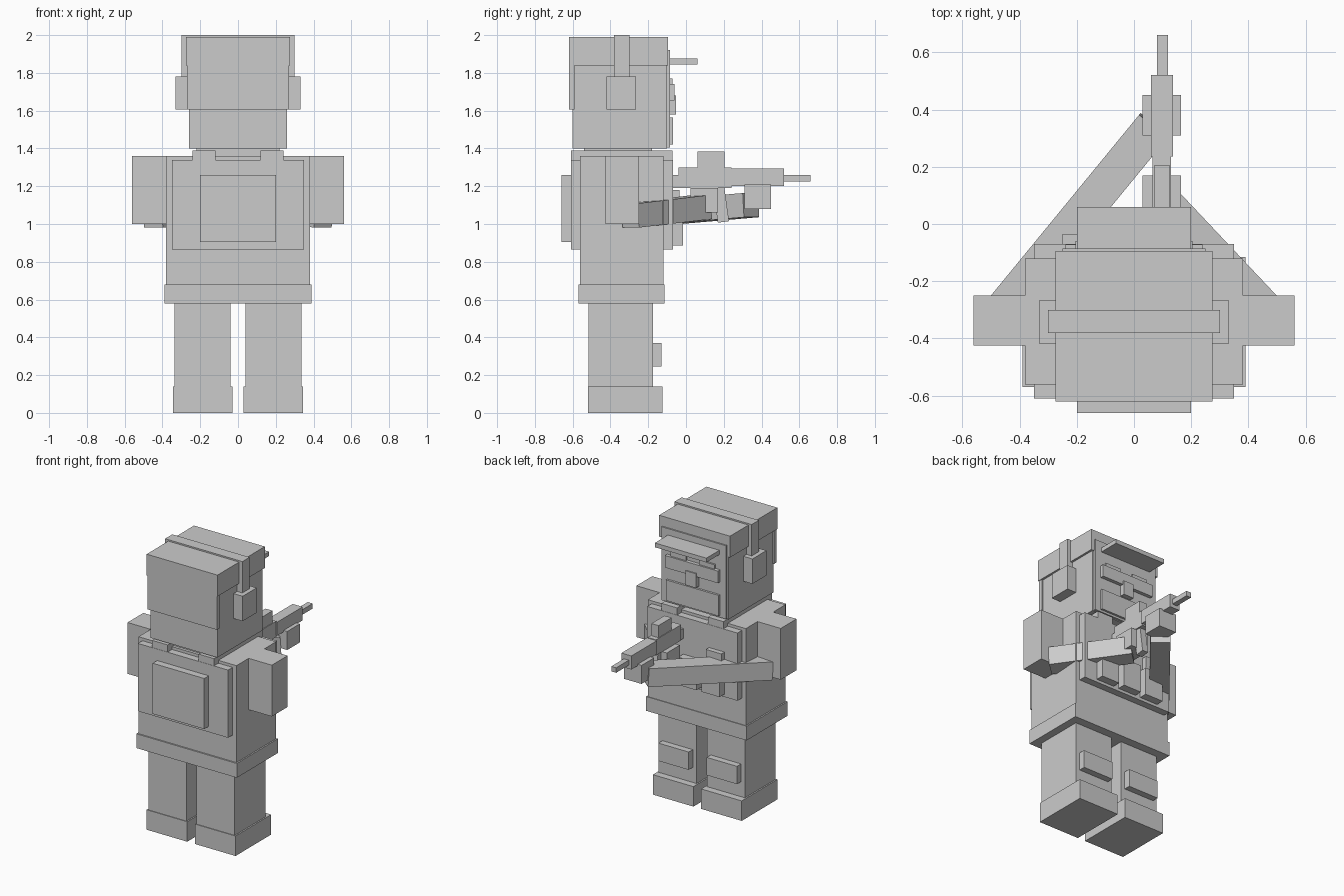
import bpy
import math
from mathutils import Vector, Matrix

grey = bpy.data.materials.new("plain_grey")
grey.diffuse_color = (0.6, 0.6, 0.6, 1)

CORNERS = [(x, y, z) for x in (0, 1) for y in (0, 1) for z in (0, 1)]
FACES = [(0, 1, 3, 2), (4, 6, 7, 5), (0, 4, 5, 1), (2, 3, 7, 6), (0, 2, 6, 4), (1, 5, 7, 3)]


def box(name, x, y, z, turn=None):
    """Box spanning the x, y and z ranges, optionally turned about its centre."""
    mid = Vector([(a + b) / 2 for a, b in (x, y, z)])
    pts = [Vector((x[i], y[j], z[k])) - mid for i, j, k in CORNERS]
    mesh = bpy.data.meshes.new(name)
    mesh.from_pydata(pts, [], FACES)
    mesh.materials.append(grey)
    ob = bpy.data.objects.new(name, mesh)
    ob.location = mid
    if turn:
        ob.rotation_euler = turn
    bpy.context.collection.objects.link(ob)
    return ob


def pair(name, x, y, z):
    """The same box on both sides of the body."""
    box(name + "_right", x, y, z)
    box(name + "_left", (-x[1], -x[0]), y, z)


def limb(name, start, end, size):
    """Square bar whose centre line runs between two points."""
    a, b = Vector(start), Vector(end)
    d = b - a
    h = size / 2
    ob = box(name, (-h, h), (-d.length / 2, d.length / 2), (-h, h))
    yaw = math.atan2(-d.x, d.y)
    pitch = math.asin(d.z / d.length)
    ob.matrix_world = (Matrix.Translation((a + b) / 2) @ Matrix.Rotation(yaw, 4, 'Z')
                       @ Matrix.Rotation(pitch, 4, 'X'))


# Legs
pair("boot", (0.03, 0.345), (-0.52, -0.125), (0, 0.14))
pair("leg", (0.04, 0.335), (-0.515, -0.175), (0.14, 0.58))
pair("knee_pad", (0.07, 0.305), (-0.175, -0.13), (0.245, 0.37))

# Torso and vest
box("belt", (-0.39, 0.39), (-0.57, -0.115), (0.58, 0.68))
box("torso", (-0.38, 0.38), (-0.56, -0.12), (0.68, 1.36))
box("vest_back", (-0.35, 0.35), (-0.61, -0.56), (0.865, 1.34))
box("vest_front", (-0.35, 0.35), (-0.12, -0.07), (0.865, 1.34))
pair("vest_strap", (0.12, 0.24), (-0.608, -0.072), (1.33, 1.39))
box("backpack", (-0.2, 0.2), (-0.66, -0.61), (0.905, 1.26))
for i in (-1, 0, 1):
    box("pouch", (i * 0.18 - 0.07, i * 0.18 + 0.07), (-0.07, -0.015), (0.885, 1.08))
box("radio", (-0.25, -0.13), (-0.07, -0.035), (1.08, 1.18))

# Head
box("neck", (-0.22, 0.22), (-0.54, -0.18), (1.36, 1.405))
box("head", (-0.26, 0.26), (-0.60, -0.1), (1.4, 1.85))
box("face_panel", (-0.25, 0.25), (-0.1, -0.085), (1.405, 1.92))
box("beard", (-0.205, 0.205), (-0.085, -0.07), (1.42, 1.565))
box("nose", (-0.04, 0.04), (-0.085, -0.052), (1.58, 1.68))
box("glasses_bar", (-0.205, 0.205), (-0.085, -0.06), (1.655, 1.74))
pair("brow", (0.05, 0.17), (-0.085, -0.072), (1.74, 1.77))
box("cap", (-0.275, 0.275), (-0.62, -0.095), (1.84, 1.99))
box("cap_back", (-0.27, 0.27), (-0.62, -0.59), (1.605, 1.84))
box("cap_brim", (-0.2, 0.2), (-0.09, 0.06), (1.845, 1.875))

# Headset
box("headset_band", (-0.3, 0.3), (-0.38, -0.3), (1.775, 2.0))
pair("ear_cup", (0.26, 0.33), (-0.42, -0.265), (1.605, 1.78))

# Arms and hands
pair("upper_arm", (0.38, 0.56), (-0.425, -0.25), (1.0, 1.36))
limb("forearm_right", (0.453, -0.295, 1.045), (0.09, 0.09, 1.09), 0.128)
limb("forearm_left", (-0.45, -0.29, 1.045), (0.07, 0.344, 1.1), 0.128)
box("hand_rear", (0.03, 0.165), (0.025, 0.17), (1.06, 1.19))
box("hand_front", (0.03, 0.165), (0.31, 0.45), (1.08, 1.21))

# Rifle
box("rifle_stock", (0.07, 0.125), (-0.07, -0.03), (1.19, 1.26))
box("rifle_body", (0.065, 0.13), (-0.04, 0.24), (1.19, 1.3))
box("rifle_handguard", (0.06, 0.137), (0.235, 0.52), (1.2, 1.295))
box("rifle_barrel", (0.08, 0.118), (0.52, 0.66), (1.225, 1.26))
box("rifle_sight", (0.07, 0.125), (0.06, 0.205), (1.3, 1.385))
box("rifle_magazine", (0.075, 0.12), (0.155, 0.215), (1.01, 1.2), (math.radians(8), 0, 0))
